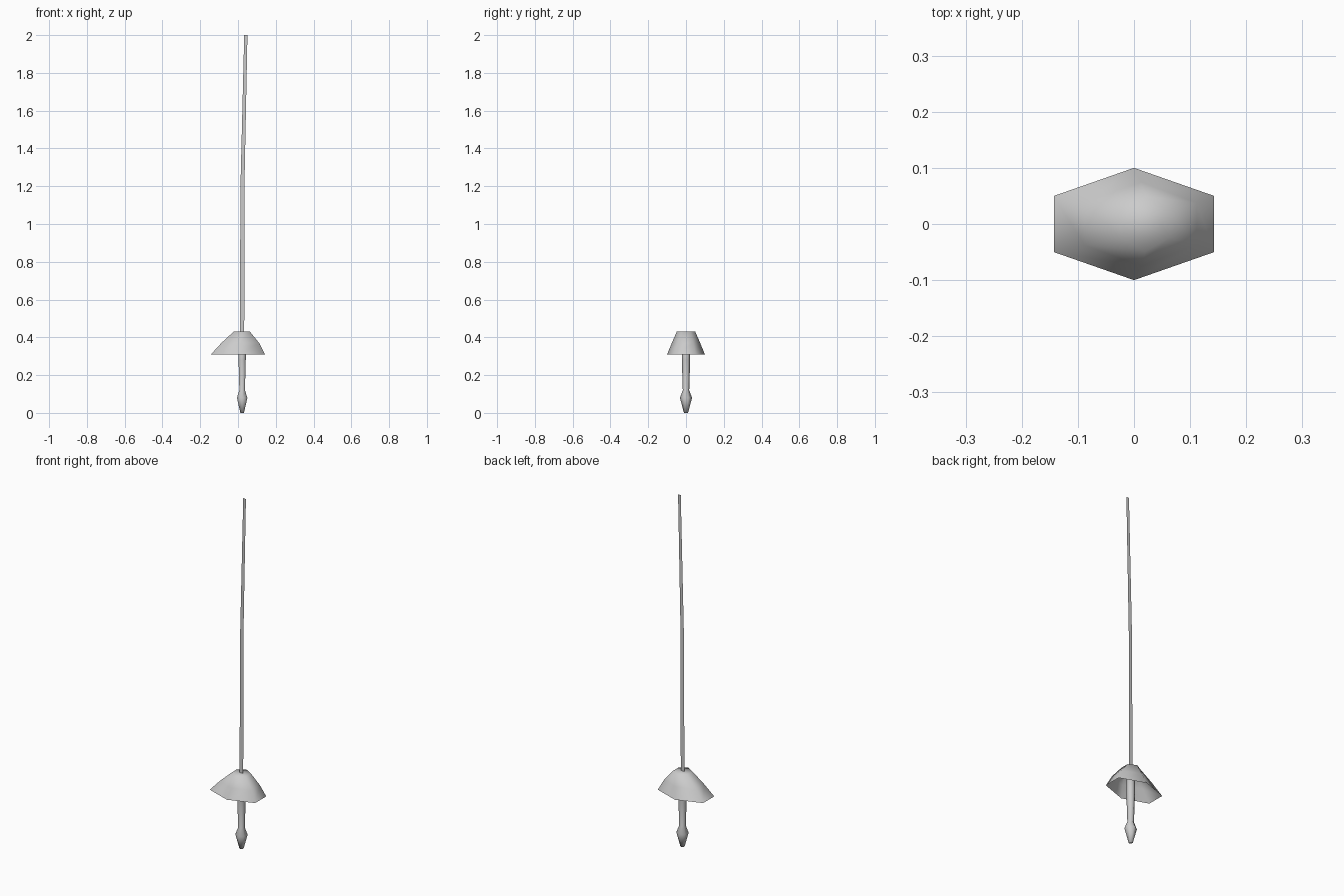
import bpy, bmesh
from math import sin, cos, pi

if "Cube" in bpy.data.objects:
    bpy.data.objects.remove(bpy.data.objects["Cube"])

SIDES = 6
CX = 0.022  # axis of grip and blade


def make_object(name, bm, smooth=True):
    mesh = bpy.data.meshes.new(name)
    bm.to_mesh(mesh)
    bm.free()
    for p in mesh.polygons:
        p.use_smooth = smooth
    obj = bpy.data.objects.new(name, mesh)
    bpy.context.collection.objects.link(obj)
    return obj


def loft(name, rings, cap_bottom, cap_top):
    """Hexagonal rings (centre x, z, half width in x, half depth in y), points on +-y."""
    bm = bmesh.new()
    loops = []
    for cx, z, hx, hy in rings:
        loop = []
        for i in range(SIDES):
            a = 2 * pi * (i + 0.5) / SIDES
            loop.append(bm.verts.new((cx + hx * cos(a) / cos(pi / 6), hy * sin(a), z)))
        loops.append(loop)
    for lo, hi in zip(loops, loops[1:]):
        for i in range(SIDES):
            j = (i + 1) % SIDES
            bm.faces.new((lo[i], lo[j], hi[j], hi[i]))
    if cap_bottom:
        bm.faces.new(loops[0][::-1])
    if cap_top:
        bm.faces.new(loops[-1])
    return make_object(name, bm)


# Grip with pommel
profile = [(0.0, 0.011), (0.08, 0.032), (0.12, 0.017), (0.28, 0.022), (0.42, 0.022)]
loft("grip", [(CX, z, r * cos(pi / 6), r) for z, r in profile], True, True)

# Hollow hand guard, open below
loft("hand_guard", [(0.0, 0.31, 0.143, 0.1),
                    (0.012, 0.37, 0.1, 0.075),
                    (0.02, 0.43, 0.043, 0.049)], False, True)

# Paper-thin, slightly bent blade
bm = bmesh.new()
rows = [[bm.verts.new((x, 0, z)) for x in (x0, x1)]
        for z, x0, x1 in [(0.42, 0.010, 0.033), (1.2, 0.013, 0.034), (2.0, 0.033, 0.050)]]
for a, b in zip(rows, rows[1:]):
    bm.faces.new((a[0], a[1], b[1], b[0]))
make_object("blade", bm, smooth=False)
